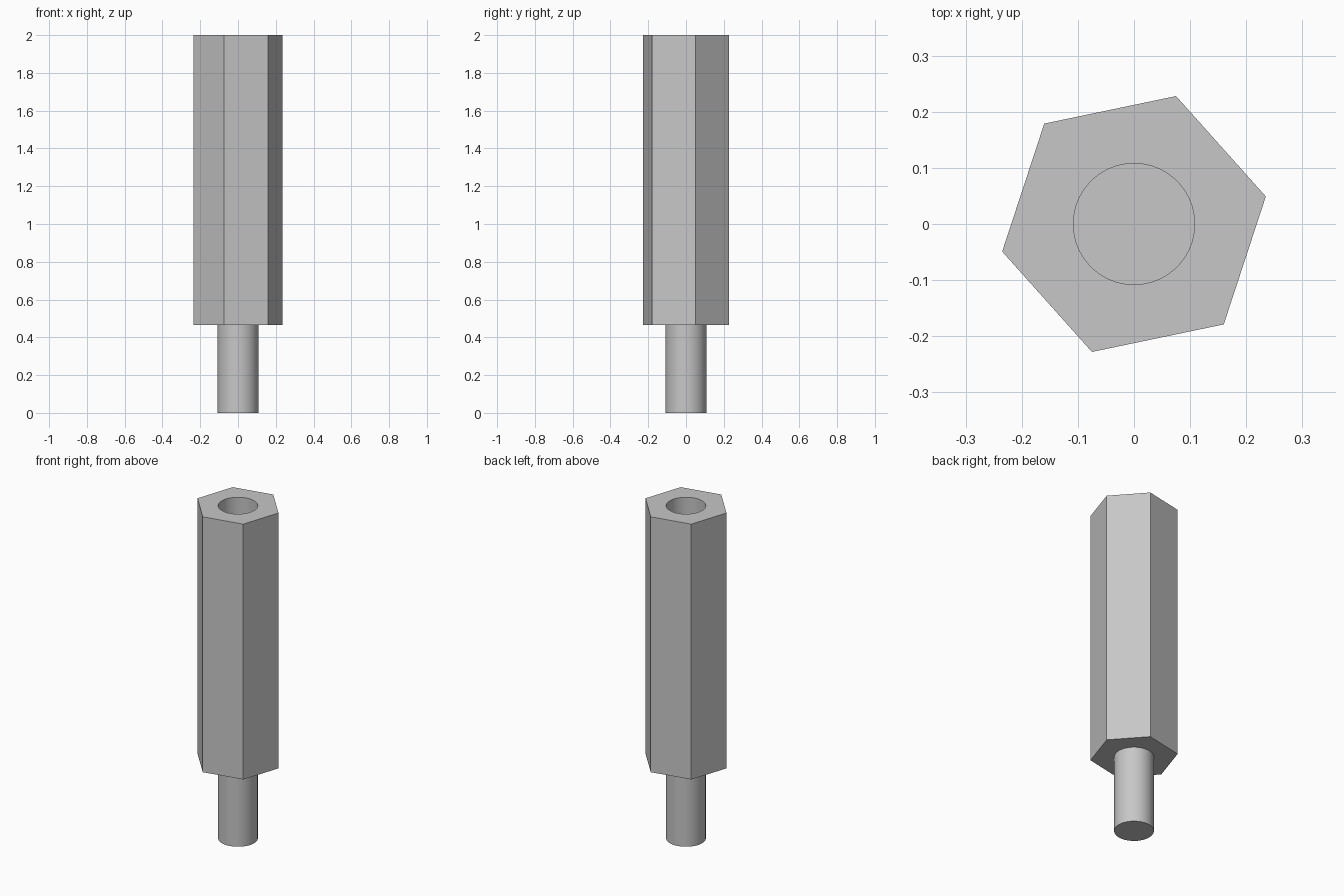
import bpy
import math

cube = bpy.data.objects.get("Cube")
if cube:
    bpy.data.objects.remove(cube, do_unlink=True)

HEIGHT = 2.0
SHOULDER = 0.465        # underside of the hexagonal body
HEX_RADIUS = 0.24
HEX_TURN = math.radians(11.8)
BORE_RADIUS = 0.108     # shared by the stud and the threaded hole
HOLE_DEPTH = 0.6

steel = bpy.data.materials.new("grey_steel")
steel.use_nodes = True
colour = (0.57, 0.57, 0.57, 1.0)
steel.diffuse_color = colour
steel.node_tree.nodes["Principled BSDF"].inputs["Base Color"].default_value = colour


def prism(name, sides, radius, bottom, top, turn=0.0):
    """Upright prism between two heights, with a corner at angle turn."""
    bpy.ops.mesh.primitive_cylinder_add(
        vertices=sides, radius=radius, depth=top - bottom,
        location=(0, 0, (bottom + top) / 2),
        rotation=(0, 0, turn - math.pi / 2))
    obj = bpy.context.object
    obj.name = name
    obj.data.materials.append(steel)
    bpy.ops.object.transform_apply(location=True, rotation=True, scale=True)
    return obj


# Lower stud
stud = prism("stud", 64, BORE_RADIUS, 0, SHOULDER + 0.005)
bpy.ops.object.shade_smooth_by_angle(angle=math.radians(30))

# Hexagonal body with a blind hole in its top
cutter = prism("hole_cutter", 64, BORE_RADIUS, HEIGHT - HOLE_DEPTH, HEIGHT + 0.1)
cutter.hide_render = True
body = prism("hex_body", 6, HEX_RADIUS, SHOULDER, HEIGHT, HEX_TURN)
hole = body.modifiers.new("hole", 'BOOLEAN')
hole.operation = 'DIFFERENCE'
hole.solver = 'EXACT'
hole.object = cutter
bpy.ops.object.modifier_apply(modifier=hole.name)
bpy.data.objects.remove(cutter, do_unlink=True)
bpy.ops.object.shade_smooth_by_angle(angle=math.radians(30))
